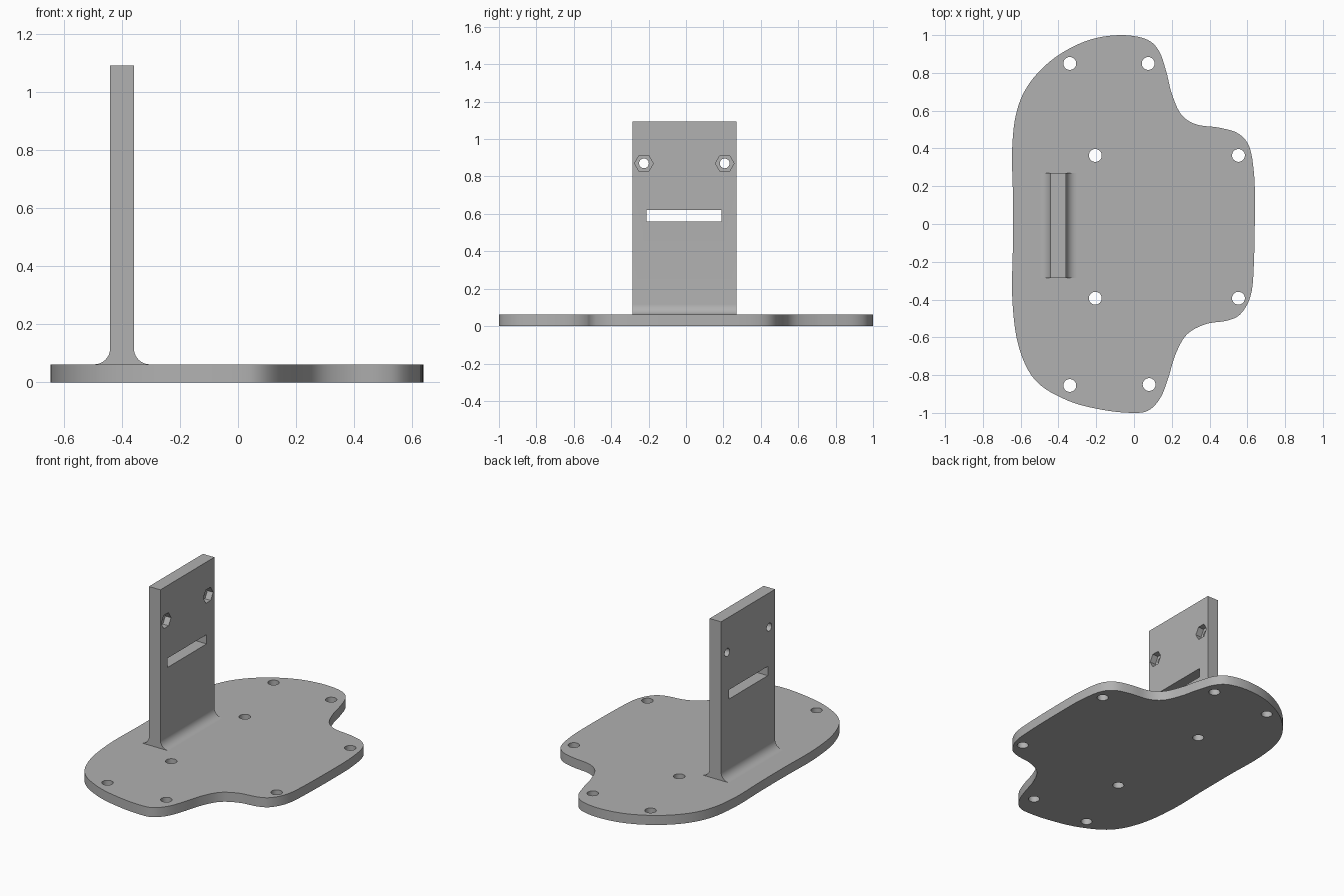
import bpy, bmesh, math
from mathutils import Matrix, Vector

cube = bpy.data.objects.get("Cube")
if cube:
    bpy.data.objects.remove(cube)

grey = bpy.data.materials.new("plain grey")
grey.use_nodes = True
colour = (0.44, 0.44, 0.44, 1)
grey.diffuse_color = colour
grey.node_tree.nodes["Principled BSDF"].inputs["Base Color"].default_value = colour


def prism(name, outline, start, depth):
    """Extrude a closed 3D outline along a vector."""
    bm = bmesh.new()
    face = bm.faces.new([bm.verts.new(Vector(p) + Vector(start)) for p in outline])
    new = bmesh.ops.extrude_face_region(bm, geom=[face])["geom"]
    bmesh.ops.translate(bm, vec=depth,
                        verts=[v for v in new if isinstance(v, bmesh.types.BMVert)])
    bmesh.ops.recalc_face_normals(bm, faces=bm.faces)
    mesh = bpy.data.meshes.new(name)
    bm.to_mesh(mesh)
    bm.free()
    obj = bpy.data.objects.new(name, mesh)
    bpy.context.collection.objects.link(obj)
    mesh.materials.append(grey)
    return obj


def ring(radius, sides, axis):
    """Regular polygon around the z or x axis."""
    angles = [math.tau * i / sides for i in range(sides)]
    flat = [(radius * math.cos(a), radius * math.sin(a)) for a in angles]
    return [(u, v, 0) if axis == "z" else (0, u, v) for u, v in flat]


def cut(obj, cutters):
    """Subtract each cutter, then remove it."""
    bpy.ops.object.select_all(action="DESELECT")
    bpy.context.view_layer.objects.active = obj
    obj.select_set(True)
    for cutter in cutters:
        cutter.hide_render = True
        mod = obj.modifiers.new("cut", "BOOLEAN")
        mod.operation, mod.solver, mod.object = "DIFFERENCE", "EXACT", cutter
        bpy.ops.object.modifier_apply(modifier=mod.name)
        bpy.data.objects.remove(cutter)
    bpy.ops.object.shade_smooth_by_angle(angle=math.radians(30))


def smooth_loop(points, steps):
    """Closed curve passing through the points."""
    pts = [Vector(p) for p in points]
    out = []
    for i in range(len(pts)):
        a, b, c, d = (pts[(i + k) % len(pts)] for k in (-1, 0, 1, 2))
        for s in range(steps):
            t = s / steps
            p = (2 * b + (c - a) * t + (2 * a - 5 * b + 4 * c - d) * t ** 2
                 + (3 * b - a - 3 * c + d) * t ** 3) / 2
            out.append((p.x, p.y, 0))
    return out


# Base plate with a free-form outline
thick = 0.062
outline = [
    (-.08, 1), (.06, .98), (.13, .92), (.17, .81), (.2, .69), (.25, .58),
    (.33, .527), (.45, .51), (.55, .48), (.61, .41), (.635, .27), (.64, .1),
    (.635, -.2), (.62, -.37), (.57, -.47), (.5, -.51), (.38, -.53), (.28, -.585),
    (.22, -.69), (.18, -.82), (.14, -.92), (.08, -.985), (0, -1), (-.16, -.985),
    (-.35, -.935), (-.52, -.83), (-.61, -.65), (-.644, -.4), (-.641, -.1),
    (-.641, .15), (-.645, .4), (-.62, .6), (-.55, .75), (-.42, .88), (-.25, .97),
]
base = prism("base_plate", smooth_loop(outline, 6), (0, 0, 0), (0, 0, thick))
holes = [(-.34, .85), (.075, .85), (-.205, .363), (.553, .363),
         (-.205, -.393), (.553, -.393), (-.34, -.855), (.08, -.85)]
cut(base, [prism("hole_cutter", ring(0.034, 32, "z"), (x, y, -.1), (0, 0, .3))
           for x, y in holes])

# Upright plate, flared by a fillet on both sides at the foot
half, top, fillet, sunk = 0.041, 1.093, 0.055, 0.01
arc = [(half + fillet * (1 - math.sin(a)), thick + fillet * (1 - math.cos(a)))
       for a in (math.pi / 2 * i / 10 for i in range(11))]
side = [(half + fillet, thick - sunk)] + arc + [(half, top)]
profile = [(x, 0, z) for x, z in side] + [(-x, 0, z) for x, z in reversed(side)]
centre = -0.4
upright = prism("upright_plate", profile, (centre, -0.285, 0), (0, 0.555, 0))

# Slot, bolt holes and hexagonal nut pockets
slot = [(0, y, z) for y, z in ((-.21, .56), (.19, .56), (.19, .62), (-.21, .62))]
cutters = [prism("slot_cutter", slot, (centre - .2, 0, 0), (.4, 0, 0))]
for y in (-.225, .207):
    cutters.append(prism("bolt_cutter", ring(.026, 32, "x"), (centre - .2, y, .87), (.4, 0, 0)))
    cutters.append(prism("nut_cutter", ring(.05, 6, "x"), (centre, y, .87), (.2, 0, 0)))
cut(upright, cutters)
